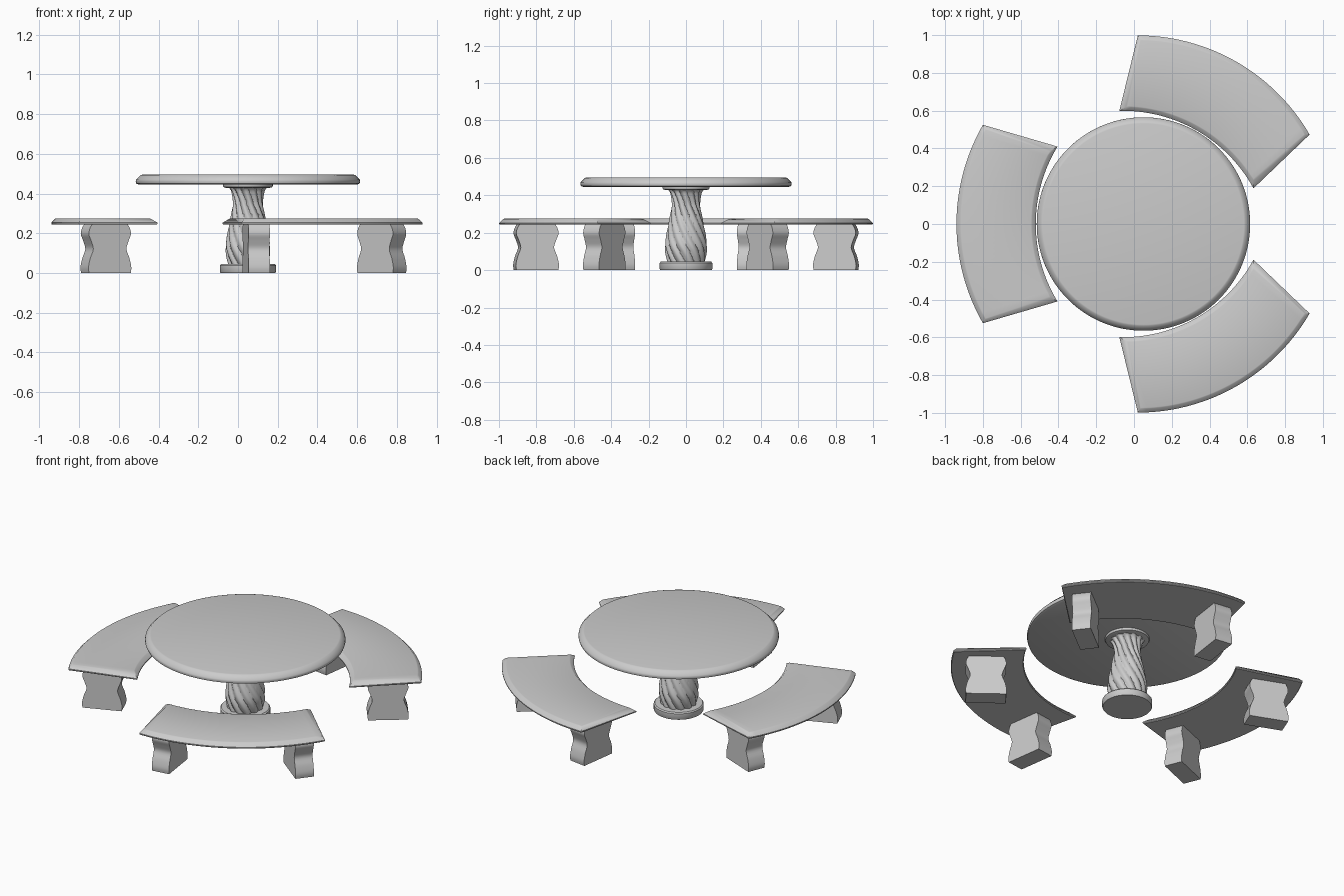
import bpy, bmesh, math
from mathutils import Matrix

if "Cube" in bpy.data.objects:
    bpy.data.objects.remove(bpy.data.objects["Cube"])

CX = 0.05  # table centre on x


def finish(bm, name, matrix=None, angle=35):
    bmesh.ops.recalc_face_normals(bm, faces=bm.faces)
    me = bpy.data.meshes.new(name)
    bm.to_mesh(me)
    bm.free()
    ob = bpy.data.objects.new(name, me)
    bpy.context.collection.objects.link(ob)
    if matrix:
        ob.matrix_world = matrix
    bpy.ops.object.select_all(action='DESELECT')
    ob.select_set(True)
    bpy.context.view_layer.objects.active = ob
    bpy.ops.object.shade_smooth_by_angle(angle=math.radians(angle))
    return ob


def skin(bm, rings):
    # joins closed rings of equal length into a tube
    n = len(rings[0])
    for a, b in zip(rings, rings[1:]):
        for i in range(n):
            j = (i + 1) % n
            bm.faces.new((a[i], a[j], b[j], b[i]))


def lathe(name, profile, n=96, flutes=0, depth=0.0, twist=0.0):
    bm = bmesh.new()
    z0, z1 = profile[0][1], profile[-1][1]
    rings = []
    for r, z in profile:
        turn = twist * (z - z0) / (z1 - z0)
        ring = []
        for i in range(n):
            a = 2 * math.pi * i / n
            rr = r + depth * (abs(math.sin(flutes * (a - turn) / 2)) - 0.7) if flutes else r
            ring.append(bm.verts.new((rr * math.cos(a), rr * math.sin(a), z)))
        rings.append(ring)
    skin(bm, rings)
    bm.faces.new(rings[0])
    bm.faces.new(rings[-1])
    return finish(bm, name, Matrix.Translation((CX, 0, 0)))


def smooth_curve(points, steps):
    # Catmull-Rom through (value, z) points
    p = [points[0]] + points + [points[-1]]
    out = []
    for k in range(1, len(p) - 2):
        for s in range(steps):
            t = s / steps
            out.append(tuple(0.5 * (2 * b + (c - a) * t + (2 * a - 5 * b + 4 * c - d) * t * t
                                    + (3 * b - a - 3 * c + d) * t ** 3)
                             for a, b, c, d in zip(*p[k - 1:k + 3])))
    return out + [points[-1]]


# Table: top, collar, twisted column and base
lathe("table_top", [(0.55, 0.445), (0.562, 0.45), (0.565, 0.46), (0.563, 0.47),
                    (0.54, 0.493), (0.532, 0.495)], 128)
lathe("column_collar", [(0.105, 0.427), (0.122, 0.432), (0.125, 0.438), (0.125, 0.447)])
column = smooth_curve([(0.097, 0.04), (0.107, 0.09), (0.109, 0.14), (0.097, 0.22), (0.079, 0.31),
                       (0.073, 0.36), (0.081, 0.41), (0.096, 0.43)], 6)
lathe("twisted_column", column, 120, 12, 0.012, math.radians(-120))
lathe("column_base", [(0.137, 0.0), (0.141, 0.006), (0.141, 0.038), (0.135, 0.045)])


def bench_seat(name, matrix):
    bm = bmesh.new()
    n = 32
    rings = []
    for z, d in ((0.243, 0.004), (0.247, 0.0), (0.253, 0.0), (0.273, 0.02), (0.275, 0.026)):
        sides = []
        for c, R, half in ((-0.218, 0.788 + d, 0.41 - d), (-0.064, 1.054 - d, 0.525 - d)):
            vs = [half * (2 * i / n - 1) for i in range(n + 1)]
            sides.append([bm.verts.new((c + math.sqrt(R * R - v * v), v, z)) for v in vs])
        rings.append(sides[0] + sides[1][::-1])
    skin(bm, rings)
    for ring in (rings[0], rings[-1]):
        for i in range(n):
            bm.faces.new((ring[i], ring[i + 1], ring[-2 - i], ring[-1 - i]))
    finish(bm, name, matrix, 30)


def bench_leg(name, matrix):
    # slab with wavy inner and outer ends
    edge = smooth_curve([(0.113, 0.0), (0.116, 0.03), (0.106, 0.075), (0.090, 0.12),
                         (0.101, 0.16), (0.114, 0.195), (0.108, 0.225), (0.096, 0.245)], 4)
    bm = bmesh.new()
    t = 0.054
    rings = [[bm.verts.new((sx * w, sy * t, z)) for sx, sy in ((-1, -1), (1, -1), (1, 1), (-1, 1))]
             for w, z in edge]
    skin(bm, rings)
    bm.faces.new(rings[0])
    bm.faces.new(rings[-1])
    finish(bm, name, matrix)


# Three curved benches, each on two legs
for k, deg in enumerate((60, 180, 300), 1):
    place = Matrix.Translation((CX, 0, 0)) @ Matrix.Rotation(math.radians(deg), 4, 'Z')
    bench_seat(f"bench_seat_{k}", place)
    for side, s in (("left", 1), ("right", -1)):
        spot = Matrix.Translation((0.715, 0.365 * s, 0)) @ Matrix.Rotation(math.radians(-22 * -s), 4, 'Z')
        bench_leg(f"bench_leg_{k}_{side}", place @ spot)
